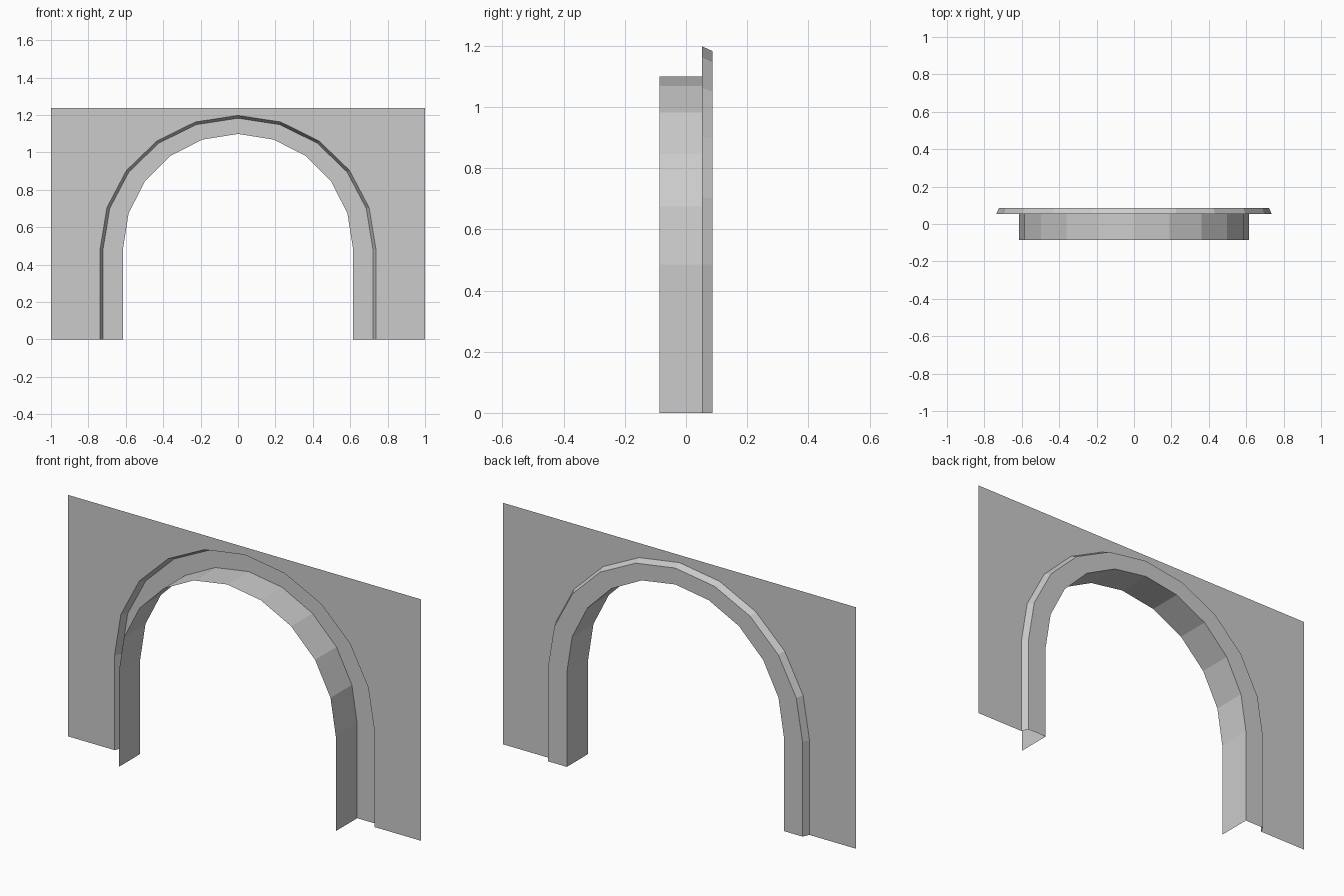
import bpy
import bmesh
from math import sin, cos, pi, copysign

if "Cube" in bpy.data.objects:
    bpy.data.objects.remove(bpy.data.objects["Cube"])

HALF_WIDTH, HEIGHT = 1.0, 1.237
SPRING = 0.485                      # height where the arch starts to curve
FRONT, WALL, BACK = -0.0865, 0.053, 0.0865
STEPS = 10                          # flat segments in the half circle

stone = bpy.data.materials.new("plain grey")
stone.use_nodes = True
grey = (0.6, 0.6, 0.6, 1)
stone.diffuse_color = grey
stone.node_tree.nodes["Principled BSDF"].inputs["Base Color"].default_value = grey


def arch(rx, rz, y):
    """Open arch outline from one foot over the crown to the other."""
    curve = [(rx * cos(pi * i / STEPS), y, SPRING + rz * sin(pi * i / STEPS))
             for i in range(STEPS + 1)]
    return [(rx, y, 0)] + curve + [(-rx, y, 0)]


def to_border(point):
    """Move an arch point out to the wall's side, corner or top."""
    x, y, z = point
    side = copysign(HALF_WIDTH, x)
    if abs(x) > 0.65:
        return (side, y, z)
    if abs(x) > 0.5:
        return (side, y, HEIGHT)
    return (x, y, HEIGHT)


def loft(name, *outlines):
    """Strip of flat quads joining successive outlines."""
    bm = bmesh.new()
    rows = [[bm.verts.new(p) for p in line] for line in outlines]
    for a, b in zip(rows, rows[1:]):
        for i in range(len(a) - 1):
            bm.faces.new((a[i], a[i + 1], b[i + 1], b[i]))
    bm.normal_update()
    mesh = bpy.data.meshes.new(name)
    bm.to_mesh(mesh)
    bm.free()
    mesh.materials.append(stone)
    obj = bpy.data.objects.new(name, mesh)
    bpy.context.collection.objects.link(obj)


# Outlines of the opening and of the raised surround
trim_base = arch(0.737, 0.713, WALL)
trim_edge = arch(0.721, 0.698, BACK)
opening_back = arch(0.615, 0.614, BACK)
opening_front = arch(0.615, 0.614, FRONT)

# Thin wall sheet, reaching from the surround out to a rectangle
loft("wall", [to_border(p) for p in trim_base], trim_base)

# Raised surround with a sloped outer rim, and the deep lining of the opening
loft("arch_surround", trim_base, trim_edge, opening_back)
loft("arch_lining", opening_back, opening_front)
